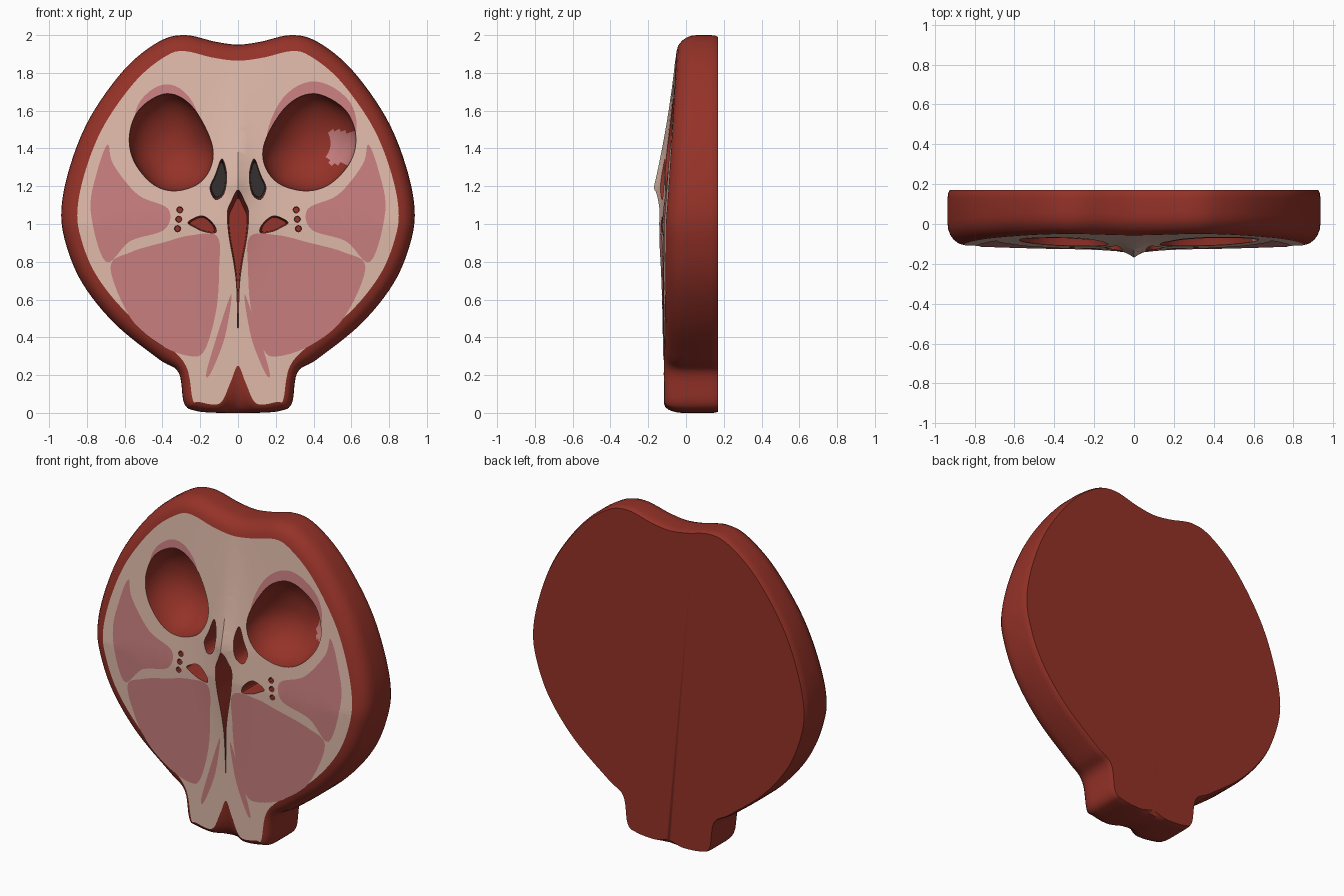
import bpy, bmesh, math
from mathutils import Vector

if "Cube" in bpy.data.objects:
    bpy.data.objects.remove(bpy.data.objects["Cube"])


def material(name, rgb):
    m = bpy.data.materials.new(name)
    m.diffuse_color = (*rgb, 1)
    m.use_nodes = True
    m.node_tree.nodes["Principled BSDF"].inputs["Base Color"].default_value = m.diffuse_color
    return m


RED = material("dark red", (0.30, 0.032, 0.021))
BONE = material("bone", (0.74, 0.49, 0.40))
PINK = material("muscle pink", (0.58, 0.21, 0.21))
DARK = material("charcoal", (0.035, 0.03, 0.03))


def front(x, z):
    """y of the front face: leans back above the middle, ridge at the centre."""
    base = -0.115 - 0.01 * min(z, 1) + 0.08 * max(0, z - 1) + 0.025 * x * x
    peak = max(0, 1 - abs(z - 1.2) / 0.8) ** 2
    return base - 0.06 * math.exp(-abs(x) / 0.08) * peak


def smooth_loop(pts, n=6):
    """Closed Catmull-Rom loop through (x, z) points."""
    out, c = [], len(pts)
    for i in range(c):
        a, b, d, e = (Vector(pts[(i + k) % c]) for k in (-1, 0, 1, 2))
        for j in range(n):
            t = j / n
            out.append(0.5 * (2 * b + (d - a) * t + (2 * a - 5 * b + 4 * d - e) * t * t
                              + (3 * b - a - 3 * d + e) * t ** 3))
    return out


def mirror(pts):
    return [(-x, z) for x, z in pts]


def both(half):
    return half + mirror(half[1:-1])[::-1]


def finish(bm, name, mats):
    me = bpy.data.meshes.new(name)
    bm.to_mesh(me)
    bm.free()
    for m in mats:
        me.materials.append(m)
    ob = bpy.data.objects.new(name, me)
    bpy.context.collection.objects.link(ob)


def plate(name, loops, mat, lift=0.0):
    """Flat region with holes, draped over the front face."""
    bm = bmesh.new()
    for loop in loops:
        vs = [bm.verts.new((p[0], 0, p[1])) for p in loop]
        for i in range(len(vs)):
            bm.edges.new((vs[i - 1], vs[i]))
    bmesh.ops.triangle_fill(bm, use_beauty=True, edges=bm.edges[:], normal=(0, -1, 0))
    cuts = [((i * 0.05, 0, 0), (1, 0, 0)) for i in range(-18, 19)]
    cuts += [((0, 0, i * 0.1), (0, 0, 1)) for i in range(1, 20)]
    for co, no in cuts:
        bmesh.ops.bisect_plane(bm, geom=bm.verts[:] + bm.edges[:] + bm.faces[:],
                               plane_co=co, plane_no=no)
    bm.normal_update()
    for f in bm.faces:
        if f.normal.y > 0:
            f.normal_flip()
    for v in bm.verts:
        v.co.y = front(v.co.x, v.co.z) - lift
    finish(bm, name, [mat])


def loft(name, rings, mats, cap_sign, rule=None):
    """Join closed rings and cap the last one; the cap faces along cap_sign * y."""
    bm = bmesh.new()
    rows = [[bm.verts.new(p) for p in r] for r in rings]
    for a, b in zip(rows, rows[1:]):
        for i in range(len(a)):
            bm.faces.new((a[i - 1], a[i], b[i], b[i - 1]))
    cap = bm.faces.new(rows[-1])
    bmesh.ops.recalc_face_normals(bm, faces=bm.faces[:])
    bm.normal_update()
    if cap.normal.y * cap_sign < 0:
        bmesh.ops.reverse_faces(bm, faces=bm.faces[:])
    if rule:
        for f in bm.faces:
            f.material_index = rule(f.calc_center_median(), f is cap)
    finish(bm, name, mats)


holes = []
BOWL = [(math.cos(a), math.sin(a)) for a in (i * math.pi / 20 for i in range(10))]
SLOT = [(1, 0), (0.95, 0.5), (0.85, 1)]


def pit(name, loop, floor, profile, mats=(RED,), rule=None):
    """Sunken opening; its loop is also cut out of the bone face."""
    holes.append(loop)
    c = sum(loop, Vector((0, 0))) / len(loop)
    rings = [[(c.x + (p.x - c.x) * s, front(p.x, p.y) * (1 - d) + floor * d,
               c.y + (p.y - c.y) * s) for p in loop] for s, d in profile]
    loft(name, rings, mats, -1, rule)


# Body outline; the bone outline is inset from it, with a notch at the bottom
outline = both([(0, 1.95), (.12, 1.965), (.28, 2), (.42, 1.965), (.6, 1.82), (.78, 1.57),
                (.885, 1.32), (.935, 1.08), (.91, .89), (.82, .68), (.65, .47), (.42, .285),
                (.315, .215), (.285, .05), (.22, .01), (.1, 0), (.04, 0), (0, 0)])
bone = []
for i, (x, z) in enumerate(outline):
    t = (Vector(outline[(i + 1) % len(outline)]) - Vector(outline[i - 1])).normalized()
    d = 0.085 if z > 0.25 else 0.05
    notch = max(0, 1 - abs(x) / 0.09) * 0.2 if z < 0.1 else 0
    bone.append((x + t.y * d, z - t.x * d + notch))
outer, inner = smooth_loop(outline), smooth_loop(bone)

# Red body: rounded rim and flat back
rings = []
for t in (0, .35, .65, .85, .96, 1):
    mix = [a.lerp(b, t) for a, b in zip(inner, outer)]
    rings.append([(p.x, front(p.x, p.y) + 0.1 * (1 - math.sqrt(1 - t * t)), p.y) for p in mix])
for t, y in ((1, .13), (.97, .155), (.88, .17)):
    rings.append([(p.x, y, p.y) for p in (a.lerp(b, t) for a, b in zip(inner, outer))])
loft("body_rim_and_back", rings, [RED], 1)

# Eye sockets, the right one a little wider
socket = [(-.38, 1.69), (-.25, 1.63), (-.15, 1.46), (-.135, 1.33), (-.2, 1.22),
          (-.33, 1.175), (-.45, 1.21), (-.55, 1.33), (-.575, 1.47), (-.52, 1.61)]
left = smooth_loop(socket)
right = smooth_loop([(.135 + (-x - .135) * 1.11, z) for x, z in socket])
pit("left_eye_socket", left, .12, BOWL)
pit("right_eye_socket", right, .12, BOWL, (RED, PINK),
    lambda c, cap: int(c.x > .48 and 1.32 < c.z < 1.49))

# Thin pink crescents above the sockets
for name, loop, low, width in (("left", left, 1.56, .05), ("right", right, 1.45, .065)):
    h = len(loop) // 2
    arc = [p for p in loop[h:] + loop[:h] if p.y > low]
    mid = sum(loop, Vector((0, 0))) / len(loop)
    rim = [p + (p - mid).normalized() * width * math.sin(math.pi * i / (len(arc) - 1))
           for i, p in enumerate(arc)]
    plate(name + "_socket_rim", [rim + arc[-2:0:-1]], PINK, 0.004)

# Central slit
slit = [(0, 1.18), (.035, 1.12), (.056, 1.06), (.048, .94), (.02, .78), (.006, .65), (0, .42)]
pit("central_slit", smooth_loop(both(slit)), .05, SLOT)

# Paired openings and muscle areas
slot = [(-.085, 1.345), (-.06, 1.26), (-.075, 1.16), (-.12, 1.13), (-.148, 1.19), (-.12, 1.26)]
arch = [(-.265, 1.01), (-.19, 1.043), (-.13, 1), (-.118, .955), (-.18, .96), (-.23, .983)]
upper = [(-.69, 1.42), (-.66, 1.315), (-.53, 1.155), (-.37, 1.08), (-.39, .97), (-.57, .91),
         (-.7, .8), (-.78, 1.07), (-.745, 1.28)]
lower = [(-.675, .77), (-.57, .85), (-.385, .905), (-.25, .94), (-.11, .935), (-.1, .76),
         (-.115, .545), (-.175, .335), (-.25, .3), (-.41, .36), (-.57, .505)]
strip = [(-.035, .63), (-.07, .4), (-.145, .21), (-.168, .21), (-.12, .38)]
for side, flip in (("left", lambda p: p), ("right", mirror)):
    pit(side + "_nasal_slot", smooth_loop(flip(slot)), .1, SLOT, (RED, DARK),
        lambda c, cap: int(cap or c.y > 0))
    pit(side + "_arched_opening", smooth_loop(flip(arch)), .06, SLOT)
    for k in range(3):
        ring = [(-.308 - .006 * k + .017 * math.cos(a), 1.075 - .05 * k + .017 * math.sin(a))
                for a in (i * math.pi / 3 for i in range(6))]
        pit(f"{side}_canal_{k + 1}", smooth_loop(flip(ring), 2), -.04, SLOT)
    plate(side + "_upper_muscle", [smooth_loop(flip(upper))], PINK, 0.004)
    plate(side + "_neck_strip", [smooth_loop(flip(strip))], PINK, 0.004)
plate("left_lower_muscle", [smooth_loop(lower)], PINK, 0.004)
plate("right_lower_muscle", [smooth_loop([(.68 - (.68 + x) * 1.08, z) for x, z in lower])],
      PINK, 0.004)

# Bone face with all openings
plate("bone_face", [inner] + holes, BONE)

# Smooth shading that keeps sharp edges
for ob in bpy.context.collection.objects:
    ob.select_set(True)
    bpy.context.view_layer.objects.active = ob
bpy.ops.object.shade_smooth_by_angle(angle=math.radians(35))
